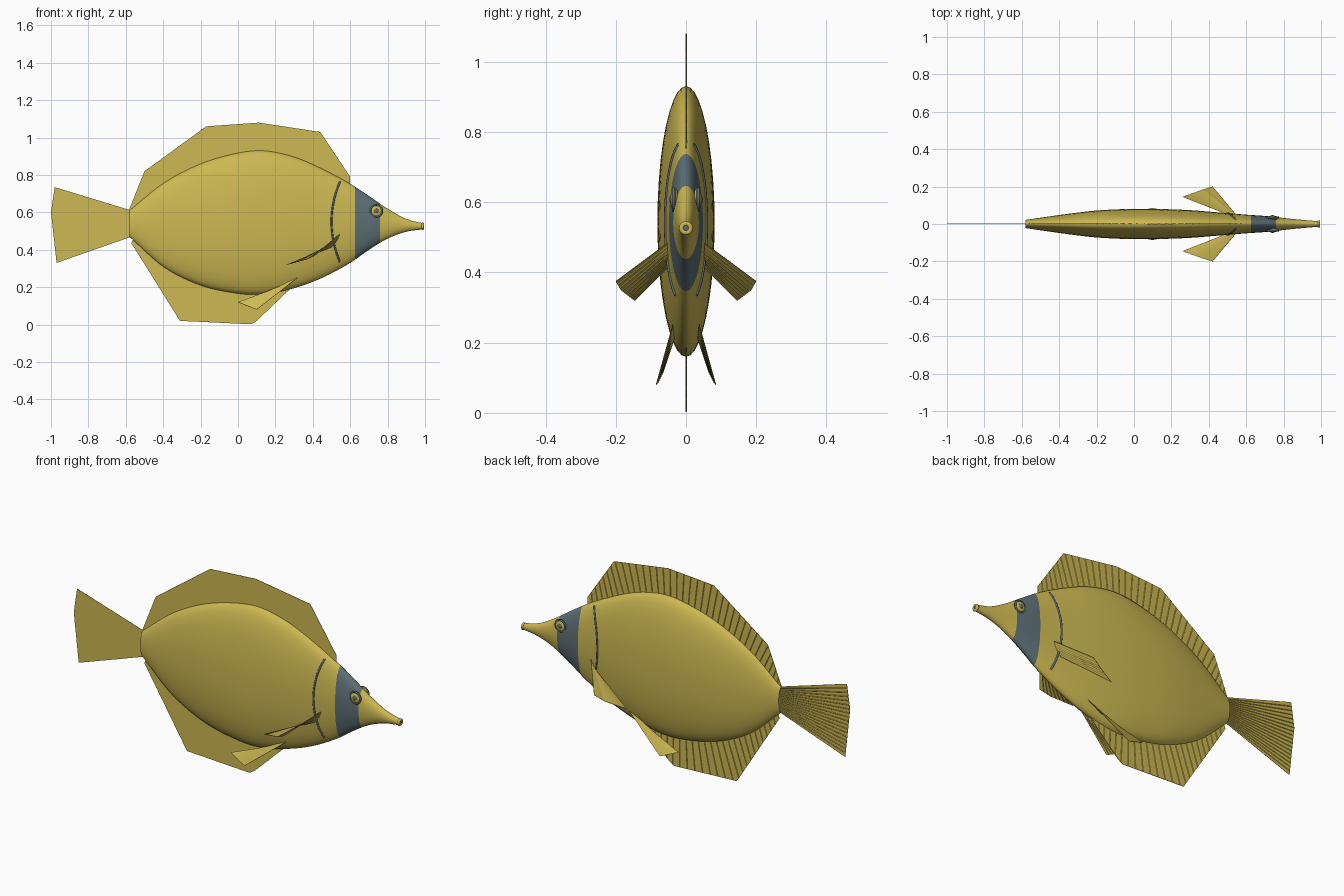
import bpy, bmesh, math
from mathutils import Vector

cube = bpy.data.objects.get("Cube")
if cube:
    bpy.data.objects.remove(cube, do_unlink=True)


def material(name, rgb):
    m = bpy.data.materials.new(name)
    m.use_nodes = True
    m.diffuse_color = (*rgb, 1)
    m.node_tree.nodes["Principled BSDF"].inputs["Base Color"].default_value = (*rgb, 1)
    return m


yellow = material("golden yellow", (0.61, 0.48, 0.085))
slate = material("slate grey", (0.11, 0.16, 0.18))


def finish(name, bm, mats, smooth=True):
    bmesh.ops.recalc_face_normals(bm, faces=bm.faces)
    mesh = bpy.data.meshes.new(name)
    bm.to_mesh(mesh)
    bm.free()
    for m in mats:
        mesh.materials.append(m)
    ob = bpy.data.objects.new(name, mesh)
    bpy.context.collection.objects.link(ob)
    if smooth:
        bpy.ops.object.select_all(action="DESELECT")
        ob.select_set(True)
        bpy.context.view_layer.objects.active = ob
        bpy.ops.object.shade_smooth_by_angle(angle=math.radians(40))
    return ob


# Body stations: x, top z, bottom z, half width
STATIONS = [
    (-0.58, 0.61, 0.47, 0.022), (-0.4, 0.755, 0.31, 0.048), (-0.2, 0.86, 0.21, 0.072),
    (0.0, 0.918, 0.166, 0.081), (0.14, 0.93, 0.162, 0.08), (0.3, 0.897, 0.195, 0.074),
    (0.45, 0.833, 0.25, 0.062), (0.6, 0.753, 0.33, 0.05), (0.7, 0.688, 0.40, 0.043),
    (0.8, 0.62, 0.46, 0.032), (0.9, 0.565, 0.497, 0.022), (0.985, 0.543, 0.509, 0.015)]


def section(x):
    """Smoothly interpolated top, bottom and half width at x."""
    n = len(STATIONS)
    i = max(k for k in range(n - 1) if STATIONS[k][0] <= x or k == 0)
    a, b = STATIONS[i], STATIONS[i + 1]
    p, q = STATIONS[max(i - 1, 0)], STATIONS[min(i + 2, n - 1)]
    h = b[0] - a[0]
    t = (x - a[0]) / h
    out = []
    for k in (1, 2, 3):
        ma = (b[k] - p[k]) / (b[0] - p[0]) * h
        mb = (q[k] - a[k]) / (q[0] - a[0]) * h
        out.append((2*t**3 - 3*t**2 + 1) * a[k] + (t**3 - 2*t**2 + t) * ma
                   + (3*t**2 - 2*t**3) * b[k] + (t**3 - t**2) * mb)
    return out


def skin_y(x, z):
    top, bottom, w = section(x)
    s = (z - (top + bottom) / 2) / ((top - bottom) / 2)
    return w * math.sqrt(max(0, 1 - s * s))


# Body lofted from ellipses, with a slate band across the head
BAND = (0.625, 0.76)
xs = sorted({round(-0.58 + 0.0313 * i, 4) for i in range(50)} | set(BAND) | {0.985})
bm = bmesh.new()
rings = []
SIDES = 40
for x in xs:
    top, bottom, w = section(x)
    rings.append([bm.verts.new((x, w * math.cos(a), (top + bottom) / 2 + (top - bottom) / 2 * math.sin(a)))
                  for a in (math.tau * k / SIDES for k in range(SIDES))])
for x0, x1, r0, r1 in zip(xs, xs[1:], rings, rings[1:]):
    for k in range(SIDES):
        j = (k + 1) % SIDES
        f = bm.faces.new((r0[k], r0[j], r1[j], r1[k]))
        f.material_index = int(BAND[0] < (x0 + x1) / 2 < BAND[1])
bm.faces.new(rings[0])
bm.faces.new(rings[-1])
finish("body", bm, [yellow, slate])


def tube(name, points, radius, mat, closed=False):
    curve = bpy.data.curves.new(name, "CURVE")
    curve.dimensions = "3D"
    curve.bevel_depth = radius
    curve.bevel_resolution = 2
    sp = curve.splines.new("POLY")
    sp.points.add(len(points) - 1)
    for p, co in zip(sp.points, points):
        p.co = (*co, 1)
    sp.use_cyclic_u = closed
    curve.materials.append(mat)
    ob = bpy.data.objects.new(name, curve)
    bpy.context.collection.objects.link(ob)


def circle(centre, radius, axis):
    turn = Vector((0, 0, 1)).rotation_difference(Vector(axis))
    return [Vector(centre) + turn @ Vector((radius * math.cos(a), radius * math.sin(a), 0))
            for a in (math.tau * k / 24 for k in range(24))]


def ball(name, centre, scale, mat):
    bm = bmesh.new()
    bmesh.ops.create_uvsphere(bm, u_segments=24, v_segments=12, radius=1)
    bmesh.ops.scale(bm, vec=scale, verts=bm.verts)
    bmesh.ops.translate(bm, vec=centre, verts=bm.verts)
    finish(name, bm, [mat])


# Lips
tube("lips", circle((0.988, 0, 0.526), 0.013, (1, 0, 0)), 0.007, yellow, True)
ball("mouth", (0.985, 0, 0.526), (0.008, 0.012, 0.012), slate)


def along(points, t):
    """Point at fraction t of the length of a polyline."""
    pts = [Vector(p) for p in points]
    lengths = [(b - a).length for a, b in zip(pts, pts[1:])]
    d = t * sum(lengths)
    for a, b, l in zip(pts, pts[1:], lengths):
        if d <= l + 1e-6:
            return a.lerp(b, d / l)
        d -= l
    return pts[-1]


def fin(name, base, edge, rays, side):
    """Thin sheet spanning a base line and an outer edge, ribbed on one face."""
    bm = bmesh.new()
    cuts = {k / rays for k in range(rays + 1)}
    total = sum((Vector(b) - Vector(a)).length for a, b in zip(edge, edge[1:]))
    run = 0
    for a, b in zip(edge, edge[1:]):
        cuts.add(round(run / total, 5))
        run += (Vector(b) - Vector(a)).length
    cuts = sorted(cuts)
    pairs = [(bm.verts.new(along(base, t)), bm.verts.new(along(edge, t))) for t in cuts]
    for (a, b), (c, d) in zip(pairs, pairs[1:]):
        bm.faces.new((a, b, d, c))
    ob = finish(name, bm, [yellow], False)
    sol = ob.modifiers.new("thickness", "SOLIDIFY")
    sol.thickness = 0.002
    sol.offset = 0
    # Ribs
    bm = bmesh.new()
    normal = (Vector(edge[0]) - Vector(base[0])).cross(Vector(edge[-1]) - Vector(base[0])).normalized()
    if normal.dot(Vector(side)) < 0:
        normal.negate()
    for k in range(1, rays):
        a, b = along(base, k / rays), along(edge, k / rays)
        across = (b - a).cross(normal).normalized() * 0.003
        crest = normal * 0.003
        v = [bm.verts.new(p) for p in (a - across, a + across, a + crest, b - across, b + across, b + crest)]
        for ids in ((0, 2, 5, 3), (2, 1, 4, 5), (1, 0, 3, 4), (0, 1, 2), (3, 5, 4)):
            bm.faces.new([v[i] for i in ids])
    finish(name + "_rays", bm, [yellow], False)


def flat(points):
    return [(x, 0, z) for x, z in points]


# Median fins
fin("dorsal_fin", flat([(-0.58, 0.58), (-0.4, 0.73), (-0.2, 0.84), (0.1, 0.91), (0.3, 0.88), (0.6, 0.73)]),
    flat([(-0.58, 0.62), (-0.5, 0.82), (-0.17, 1.06), (0.11, 1.08), (0.44, 1.03), (0.6, 0.79)]), 36, (0, 1, 0))
fin("anal_fin", flat([(-0.56, 0.46), (-0.4, 0.33), (-0.2, 0.23), (0, 0.18), (0.2, 0.19), (0.33, 0.23)]),
    flat([(-0.57, 0.435), (-0.31, 0.02), (0.07, 0.002), (0.1, 0.02), (0.32, 0.23)]), 26, (0, 1, 0))
fin("tail_fin", flat([(-0.57, 0.61), (-0.57, 0.47)]),
    flat([(-0.98, 0.735), (-1.0, 0.6), (-0.97, 0.33)]), 18, (0, 1, 0))

# Paired parts
for label, s in (("left", 1), ("right", -1)):
    def sided(points):
        return [(x, y * s, z) for x, y, z in points]

    fin(label + "_pectoral_fin", sided([(0.55, 0.045, 0.49), (0.54, 0.035, 0.43)]),
        sided([(0.42, 0.2, 0.375), (0.37, 0.185, 0.35), (0.26, 0.145, 0.32)]), 8, (0, 0, -1))
    fin(label + "_pelvic_fin", sided([(0.33, 0.035, 0.26), (0.23, 0.035, 0.205)]),
        sided([(0.1, 0.085, 0.08), (0.0, 0.065, 0.12)]), 7, (0, -s, 0))

    # Gill line follows the skin
    gill = []
    for k in range(25):
        u = k / 12 - 1
        x, z = 0.5 + 0.045 * u * u, 0.55 + 0.215 * u
        gill.append((x, s * skin_y(x, z), z))
    tube(label + "_gill_line", gill, 0.005, slate)

    # Eye: yellow ball, slate rim and pupil
    y = skin_y(0.74, 0.608)
    ball(label + "_eye", (0.74, s * y, 0.608), (0.032, 0.012, 0.032), yellow)
    tube(label + "_eye_rim", circle((0.74, s * (y + 0.003), 0.608), 0.031, (0, s, 0)), 0.005, slate, True)
    ball(label + "_pupil", (0.74, s * (y + 0.01), 0.608), (0.012, 0.005, 0.012), slate)
